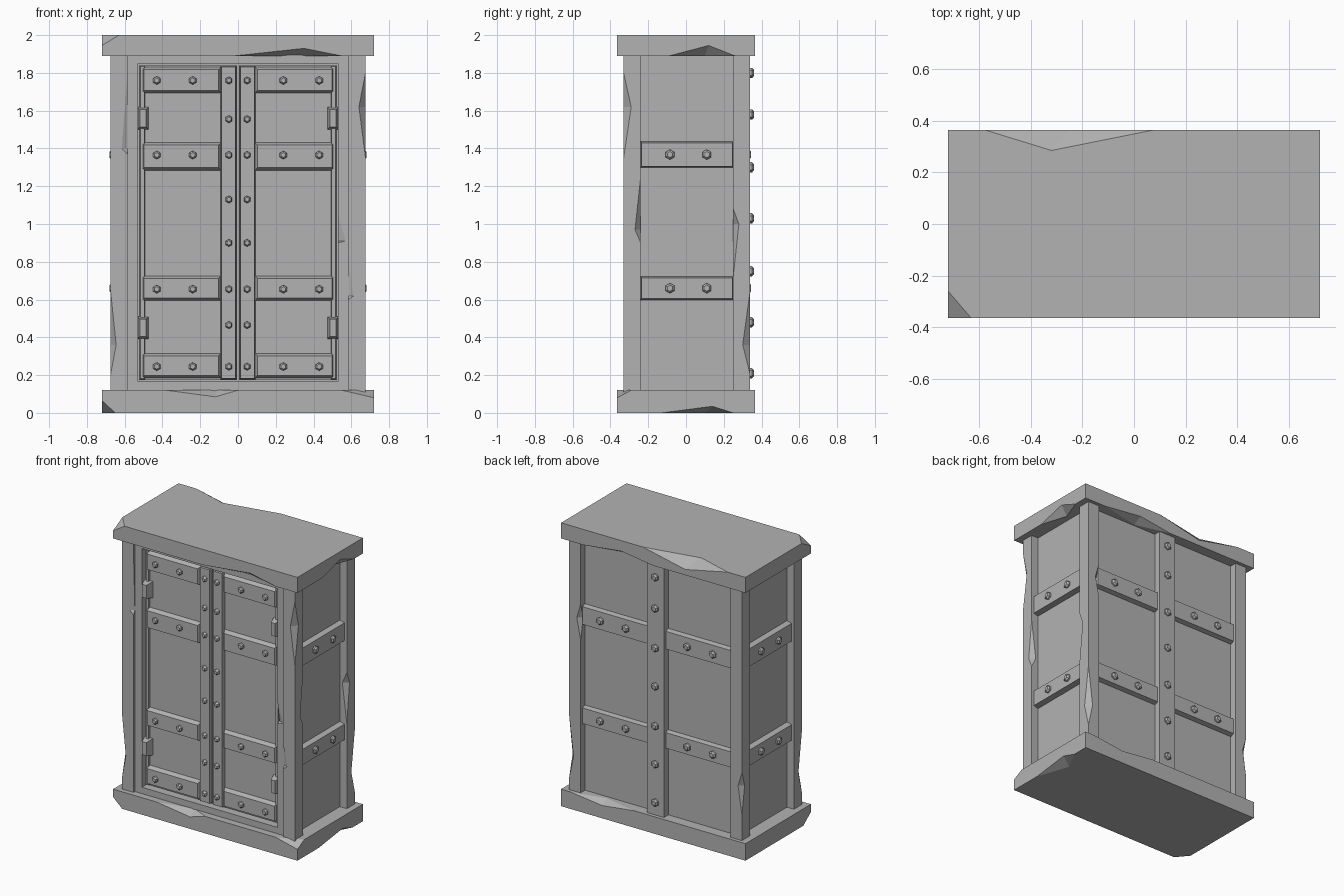
import bpy, bmesh
from mathutils import Vector, Matrix

cube = bpy.data.objects.get("Cube")
if cube:
    bpy.data.objects.remove(cube, do_unlink=True)

grey = bpy.data.materials.new("stone_grey")
grey.use_nodes = True
COLOR = (0.45, 0.45, 0.45, 1)
grey.diffuse_color = COLOR
grey.node_tree.nodes["Principled BSDF"].inputs["Base Color"].default_value = COLOR


def finish(name, bm):
    bmesh.ops.recalc_face_normals(bm, faces=bm.faces)
    mesh = bpy.data.meshes.new(name)
    bm.to_mesh(mesh)
    bm.free()
    mesh.materials.append(grey)
    obj = bpy.data.objects.new(name, mesh)
    bpy.context.collection.objects.link(obj)
    return obj


def box(name, x, y, z, face=None, taper=0.0):
    """Box from ranges; the side facing 'face' can be narrowed into sloped edges."""
    bm = bmesh.new()
    bmesh.ops.create_cube(bm, size=1)
    lo, hi = Vector((x[0], y[0], z[0])), Vector((x[1], y[1], z[1]))
    for v in bm.verts:
        outer = face and v.co.dot(Vector(face)) > 0
        for i in range(3):
            side = 1 if v.co[i] > 0 else -1
            v.co[i] = hi[i] if side > 0 else lo[i]
            if outer and not face[i]:
                v.co[i] -= side * taper
    return finish(name, bm)


def chip(obj, pts, out=None):
    """Knock a sharp-edged flake off an edge (two edge points, one point per face) or a corner."""
    pts = [Vector(p) for p in pts]
    if out is None:
        mid = (pts[0] + pts[1]) / 2
        out = mid * 2 - (pts[2] + pts[3]) / 2
    bm = bmesh.new()
    for p in pts + [Vector(out)]:
        bm.verts.new(p)
    bmesh.ops.convex_hull(bm, input=bm.verts)
    cutter = finish("chip_cutter", bm)
    cutter.hide_render = True
    mod = obj.modifiers.new("chip", 'BOOLEAN')
    mod.operation, mod.solver, mod.object = 'DIFFERENCE', 'EXACT', cutter
    bpy.context.view_layer.objects.active = obj
    bpy.ops.object.modifier_apply(modifier=mod.name)
    bpy.data.objects.remove(cutter, do_unlink=True)


def edge_chip(post, x, y, ends, apex, dx, dy):
    """Flake along an upright edge of a post."""
    chip(post, [(x, y, ends[0]), (x, y, ends[1]), (x + dx, y, apex), (x, y + dy, apex)])


def bolts(name, places, normal, r):
    """Hexagonal bolt heads with a narrower rounded cap."""
    bm = bmesh.new()
    turn = Vector(normal).to_track_quat('Z', 'Y').to_matrix().to_4x4()
    for p in places:
        for base, r1, r2, h in ((-0.005, r, r, 0.015), (0.01, r, r * 0.6, 0.01)):
            bmesh.ops.create_cone(bm, cap_ends=True, segments=6, radius1=r1, radius2=r2, depth=h,
                                  matrix=Matrix.Translation(p) @ turn @ Matrix.Translation((0, 0, base + h / 2)))
    return finish(name, bm)


# Top and base slabs
W, D = 0.72, 0.365
top = box("top_slab", (-W, W), (-D, D), (1.89, 2))
chip(top, [(-0.02, -D, 1.89), (0.55, -D, 1.89), (0.35, -D, 1.93), (0.3, -0.3, 1.89)])
chip(top, [(W, -0.09, 1.89), (W, 0.26, 1.89), (W, 0.12, 1.945), (0.66, 0.1, 1.89)])
chip(top, [(-0.58, D, 2), (0.08, D, 2), (-0.32, 0.285, 2), (-0.25, D, 1.93)])
chip(top, [(0.55, D, 1.89), (0, D, 1.89), (0.25, D, 1.925), (0.25, 0.3, 1.89)])
chip(top, [(-W, -D, 1.945), (-0.63, -D, 2), (-W, -0.26, 2)], (-0.8, -0.45, 2.08))
base = box("base_slab", (-W, W), (-D, D), (0, 0.12))
chip(base, [(-0.38, -D, 0.12), (0, -D, 0.12), (-0.12, -D, 0.085), (-0.12, -0.31, 0.12)])
chip(base, [(W, -0.13, 0), (W, 0.25, 0), (W, 0.14, 0.035), (0.64, 0.1, 0)])
chip(base, [(0.65, D, 0.12), (0.15, D, 0.12), (0.4, D, 0.09), (0.4, 0.31, 0.12)])
chip(base, [(-W, -D, 0.065), (-0.65, -D, 0), (-W, -0.28, 0)], (-0.8, -0.45, -0.08))
chip(base, [(0.55, -D, 0.12), (W, -D, 0.08), (W, -0.29, 0.12)], (0.8, -0.45, 0.2))

# Recessed body
box("body", (-0.62, 0.62), (-0.25, 0.29), (0.11, 1.895))

# Corner posts
P, F, B = 0.675, -0.33, 0.34
posts = {}
for side, s in (("right", -1), ("left", 1)):
    x = sorted((s * 0.585, s * P))
    posts["front", s] = box("front_post_" + side, x, (F, -0.24), (0.11, 1.895))
    posts["back", s] = box("back_post_" + side, x, (0.25, B), (0.11, 1.895))
edge_chip(posts["front", 1], P, F, (1.8, 1.35), 1.62, -0.035, 0.04)
edge_chip(posts["front", 1], P, -0.24, (1.25, 0.9), 0.97, -0.035, -0.03)
edge_chip(posts["front", 1], 0.585, F, (0.8, 0.6), 0.62, 0.03, 0.015)
edge_chip(posts["front", -1], -P, F, (0.65, 0.2), 0.36, 0.03, 0.04)
edge_chip(posts["front", -1], -0.585, F, (1.8, 1.37), 1.4, -0.03, 0.015)
edge_chip(posts["back", 1], P, B, (0.65, 0.2), 0.36, -0.035, -0.04)
edge_chip(posts["back", 1], P, 0.25, (1.08, 0.72), 1.0, -0.035, 0.03)
edge_chip(posts["back", 1], 0.585, B, (1.45, 1.2), 1.35, 0.03, -0.03)
edge_chip(posts["back", -1], -P, B, (0.6, 0.3), 0.5, 0.03, -0.03)

# Side and back cross bands with bolts
LEVELS = ((0.595, 0.725), (1.295, 1.44))
for n, z in enumerate(LEVELS):
    zc = sum(z) / 2
    for side, s in (("right", -1), ("left", 1)):
        tag = f"_{side}_{n + 1}"
        box("side_band" + tag, sorted((s * 0.6, s * 0.66)), (-0.245, 0.255), z, (s, 0, 0), 0.01)
        bolts("side_bolts" + tag, [(s * 0.66, y, zc) for y in (-0.085, 0.11)], (s, 0, 0), 0.027)
        box("back_band" + tag, sorted((s * 0.06, s * 0.59)), (0.27, 0.325), z, (0, 1, 0), 0.01)
        bolts("back_bolts" + tag, [(s * x, 0.325, zc) for x in (0.24, 0.44)], (0, 1, 0), 0.027)

# Upright strip down the back
box("back_strip", (-0.065, 0.065), (0.27, 0.34), (0.11, 1.895))
bolts("back_strip_bolts", [(0, 0.34, z) for z in (0.21, 0.48, 0.75, 1.03, 1.3, 1.58, 1.8)], (0, 1, 0), 0.027)

# Door frame
box("frame_head", (-0.59, 0.59), (-0.315, -0.24), (1.85, 1.895))
box("frame_sill", (-0.59, 0.59), (-0.315, -0.24), (0.11, 0.165))
for side, s in (("right", -1), ("left", 1)):
    jamb = box("frame_jamb_" + side, sorted((s * 0.53, s * 0.59)), (-0.315, -0.24), (0.16, 1.855))
    if s > 0:
        edge_chip(jamb, 0.53, -0.315, (1.05, 0.9), 0.91, 0.04, 0.02)

# Doors: panel, stile, sloped bands, bolts and hinges
BANDS = ((0.18, 0.32), (0.59, 0.73), (1.28, 1.435), (1.69, 1.835))
STILE_BOLTS = (0.245, 0.465, 0.655, 0.9, 1.13, 1.365, 1.555, 1.76)
for side, s in (("right", -1), ("left", 1)):
    def span(a, b):
        return sorted((s * a, s * b))
    box("door_panel_" + side, span(0.006, 0.52), (-0.275, -0.24), (0.175, 1.84))
    box("door_stile_" + side, span(0.006, 0.095), (-0.3, -0.26), (0.175, 1.84), (0, -1, 0), 0.008)
    box("door_edge_" + side, span(0.49, 0.522), (-0.29, -0.26), (0.175, 1.84), (0, -1, 0), 0.006)
    for n, z in enumerate(BANDS):
        box(f"door_band_{side}_{n + 1}", span(0.085, 0.515), (-0.305, -0.265), z, (0, -1, 0), 0.018)
        zc = (0.245, 0.655, 1.365, 1.76)[n]
        bolts(f"band_bolts_{side}_{n + 1}", [(s * x, -0.305, zc) for x in (0.24, 0.43)], (0, -1, 0), 0.022)
    bolts("stile_bolts_" + side, [(s * 0.048, -0.3, z) for z in STILE_BOLTS], (0, -1, 0), 0.02)
    for n, z in enumerate((0.45, 1.56)):
        box(f"hinge_{side}_{n + 1}", span(0.472, 0.534), (-0.328, -0.27), (z - 0.06, z + 0.06), (0, -1, 0), 0.014)
